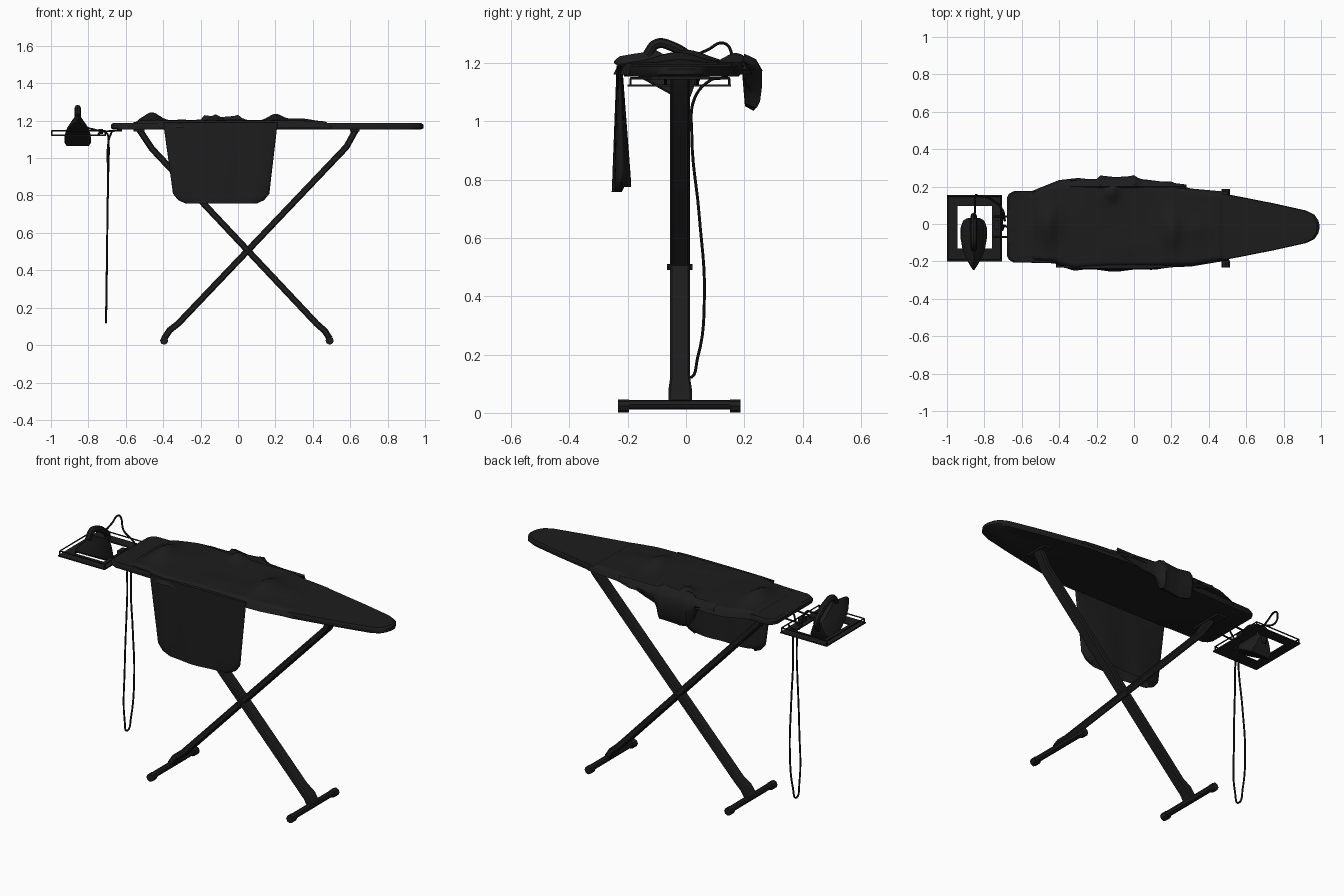
import bpy, bmesh, math
from mathutils import Vector

if "Cube" in bpy.data.objects:
    bpy.data.objects.remove(bpy.data.objects["Cube"])

CY = -0.02  # centre line of the stand
mat = bpy.data.materials.new("black")
mat.diffuse_color = (0.012, 0.012, 0.012, 1)
mat.use_nodes = True
mat.node_tree.nodes["Principled BSDF"].inputs["Base Color"].default_value = mat.diffuse_color


def finish(ob, smooth=35):
    ob.data.materials.append(mat)
    bpy.ops.object.select_all(action='DESELECT')
    ob.select_set(True)
    bpy.context.view_layer.objects.active = ob
    if ob.type == 'CURVE':
        bpy.ops.object.convert(target='MESH')
        ob = bpy.context.object
    bpy.ops.object.shade_smooth_by_angle(angle=math.radians(smooth))
    return ob


def mesh(name, verts, faces, smooth=35):
    me = bpy.data.meshes.new(name)
    me.from_pydata([tuple(v) for v in verts], [], faces)
    bm = bmesh.new()
    bm.from_mesh(me)
    bmesh.ops.recalc_face_normals(bm, faces=bm.faces)
    bm.to_mesh(me)
    bm.free()
    ob = bpy.data.objects.new(name, me)
    bpy.context.collection.objects.link(ob)
    return finish(ob, smooth)


def loft(name, rings, caps=(True, True), smooth=35):
    n = len(rings[0])
    faces = [(r*n + i, r*n + (i+1) % n, (r+1)*n + (i+1) % n, (r+1)*n + i)
             for r in range(len(rings)-1) for i in range(n)]
    if caps[0]:
        faces.append(tuple(range(n)))
    if caps[1]:
        faces.append(tuple(range((len(rings)-1)*n, len(rings)*n)))
    return mesh(name, [p for r in rings for p in r], faces, smooth)


def sheet(name, nu, nv, f):
    verts = [f(i/nu, j/nv) for i in range(nu+1) for j in range(nv+1)]
    k = nv + 1
    faces = [(i*k+j, i*k+j+1, (i+1)*k+j+1, (i+1)*k+j) for i in range(nu) for j in range(nv)]
    return mesh(name, verts, faces, 60)


def tube(name, pts, r, closed=False, smooth_path=False):
    cu = bpy.data.curves.new(name, 'CURVE')
    cu.dimensions = '3D'
    cu.bevel_depth = r
    cu.bevel_resolution = 2
    cu.use_fill_caps = True
    if smooth_path:
        sp = cu.splines.new('BEZIER')
        sp.bezier_points.add(len(pts)-1)
        for b, p in zip(sp.bezier_points, pts):
            b.co = p
            b.handle_left_type = b.handle_right_type = 'AUTO'
        cu.resolution_u = 6
    else:
        sp = cu.splines.new('POLY')
        sp.points.add(len(pts)-1)
        for b, p in zip(sp.points, pts):
            b.co = (*p, 1)
    sp.use_cyclic_u = closed
    ob = bpy.data.objects.new(name, cu)
    bpy.context.collection.objects.link(ob)
    return finish(ob)


def box(name, x0, x1, y0, y1, z0, z1):
    ring = [(x0, y0), (x1, y0), (x1, y1), (x0, y1)]
    return loft(name, [[(x, y, z) for x, y in ring] for z in (z0, z1)])


def bar(name, pts, half, width):
    """Flat bar following (x, z) points; half may vary per point."""
    rings = []
    for i, p in enumerate(pts):
        a, b = Vector(pts[max(i-1, 0)]), Vector(pts[min(i+1, len(pts)-1)])
        d = (b - a).normalized()
        nx, nz, h, w = -d.y, d.x, half, width[i]
        c = h*0.4
        prof = [(-h, -w+c), (-h, w-c), (-h+c, w), (h-c, w), (h, w-c), (h, -w+c), (h-c, -w), (-h+c, -w)]
        rings.append([(p[0]+nx*t, CY+y, p[1]+nz*t) for t, y in prof])
    return loft(name, rings)


def lerp(tab, x):
    for (a, p), (b, q) in zip(tab, tab[1:]):
        if x <= b:
            return p + (q-p)*max(0, (x-a)/(b-a))
    return tab[-1][1]


# Board: tapered padded top
half = [(-0.68, .155), (-0.67, .175), (-0.645, .19), (-0.2, .2), (0.2, .2), (0.48, .178),
        (0.75, .125), (0.92, .087), (0.965, .065), (0.985, .035), (0.992, .01)]
outline = [(x, -h) for x, h in half] + [(x, h) for x, h in reversed(half)]
rings = [[(0.15+(x-0.15)*s, -0.015+y*s, z) for x, y in outline]
         for s, z in ((.985, 1.153), (1, 1.16), (1, 1.178), (.985, 1.187))]
loft("board", rings)

# Crossed legs with splayed lower ends, feet and pivot
w = [.034, .034, .034, .04, .04]
bar("leg_to_right", [(-.53, 1.155), (-.46, 1.05), (.42, .115), (.465, .075), (.49, .035)], .017, w)
w = [.031, .031, .032, .038, .038]
bar("leg_to_left", [(.632, 1.155), (.58, 1.06), (-.32, .115), (-.365, .08), (-.395, .035)], .017, w)
for side, x in (("left", -.395), ("right", .49)):
    tube(side + "_foot", [(x, -.22, .028), (x, .175, .028)], .017)
    for end, y0 in (("front", -.233), ("back", .15)):
        tube(f"{side}_{end}_foot_cap", [(x, y0, .024), (x, y0+.037, .024)], .022)
tube("pivot", [(.05, -.065, .5), (.05, .022, .5)], .011)
box("left_leg_mount", -.56, -.5, CY-.1, CY+.1, 1.143, 1.156)
box("right_leg_mount", .6, .65, CY-.07, CY+.07, 1.143, 1.156)

# Iron rest: flat frame with raised wire guard and arms into the board
for nm, x0, x1, y0, y1 in (("left", -1, -.945, -.2, .155), ("right", -.76, -.705, -.2, .155),
                           ("front", -.945, -.76, -.2, -.13), ("back", -.945, -.76, .095, .155)):
    box("rest_" + nm + "_strip", x0, x1, y0, y1, 1.118, 1.125)
corners = [(-.995, -.19), (-.71, -.19), (-.71, .148), (-.995, .148)]
tube("rest_guard_wire", [(x, y, 1.147) for x, y in corners], .004, True)
for i, (x, y) in enumerate(corners):
    tube(f"rest_post_{i+1}", [(x, y, 1.12), (x, y, 1.147)], .004)
for nm, y in (("front", -.07), ("back", .04)):
    tube(nm + "_rest_arm", [(-.75, y, 1.125), (-.725, y, 1.142), (-.62, y, 1.148)], .005)
box("rest_clip", -.745, -.722, -.03, .02, 1.13, 1.155)


# Iron, tilted nose up: s runs nose to heel, n away from the sole
def iron_pt(dx, s, n):
    return (-.857+dx, -.25+s*.87+n*.48, 1.2-s*.48+n*.87)


sole = [(0, .003), (.03, .02), (.07, .04), (.13, .06), (.2, .071), (.26, .07), (.29, .06)]
rings = []
for n, start, end, k in ((0, .005, .285, .93), (.006, 0, .29, 1), (.03, .008, .29, .95),
                         (.06, .045, .285, .72), (.09, .085, .275, .5), (.11, .1, .26, .3)):
    ring = [(h*k, start+s/.29*(end-start)) for s, h in sole]
    ring = ring + [(-h, s) for h, s in reversed(ring)]
    rings.append([iron_pt(h, s, n) for h, s in ring])
loft("iron_body", rings)
tube("iron_handle", [iron_pt(0, s, n) for s, n in
     ((.09, .08), (.1, .13), (.15, .148), (.22, .145), (.265, .13), (.275, .07))], .017, False, True)

# Cord: up from the iron, over the rest, then a long hanging loop
tube("cord", [(-.855, .02, 1.22), (-.85, .075, 1.245), (-.85, .125, 1.268), (-.848, .15, 1.25),
              (-.83, .15, 1.18), (-.76, .13, 1.15), (-.705, .08, 1.138), (-.692, .03, 1.08),
              (-.693, .02, .95), (-.698, .045, .68), (-.702, .063, .4), (-.705, .04, .19),
              (-.706, .008, .12), (-.704, -.02, .19), (-.7, -.025, .5), (-.695, -.01, .9),
              (-.69, -.01, 1.1), (-.67, -.02, 1.15)], .005, False, True)

# Shirt lying over the board
back = [(-.56, .17), (-.5, .195), (-.4, .235), (-.3, .246), (-.2, .235), (.2, .226), (.3, .19), (.5, .172)]
front = [(-.56, -.2), (-.42, -.212), (-.38, -.23), (-.32, -.25), (-.22, -.238), (.3, -.228), (.5, -.195)]
bumps = [(-.46, .0, .055, .1, .045), (.2, -.03, .05, .1, .036), (-.12, .17, .035, .05, .034),
         (.33, -.02, .08, .07, .012), (-.02, -.12, .1, .06, .006), (-.3, .05, .05, .12, .006)]


def shirt_top(u, v):
    x = -.56 + 1.06*u
    y = lerp(front, x) + (lerp(back, x)-lerp(front, x))*v
    edge = min(v, 1-v, .06)/.06
    z = 1.16 + .04*math.sqrt(edge)*(1 if .02 < u < .98 else .75)
    if x > .35:
        z -= .04*(x-.35)*edge
    for bx, by, sx, sy, h in bumps:
        z += h*math.exp(-((x-bx)/sx)**2 - ((y-by)/sy)**2)*edge
    return (x, y, z)


sheet("shirt_top", 60, 36, shirt_top)

# Shirt body hanging in front: flattened tube, open hem
left = [(.757, -.28), (.775, -.32), (.81, -.348), (.9, -.36), (1.19, -.4)]
right = [(.757, .1), (.775, .14), (.81, .168), (.9, .178), (1.19, .212)]
rings = []
for z in (1.19, 1.15, 1.1, 1.0, .9, .84, .81, .79, .775, .764, .757):
    t = (1.19-z)/.433
    l, r, ring = lerp(left, z), lerp(right, z), []
    for i in range(48):
        a = 2*math.pi*i/48
        x = (l+r)/2 + (r-l)/2*math.cos(a)
        s = math.sin(a)
        y = -.228 + .008*t + (.01+.02*t)*math.copysign(abs(s)**.6, s)
        y += .005*t*math.sin(x*26+1.2) * abs(s)
        ring.append((x, y, z + (.018*t if s > .1 else 0)))
    rings.append(ring)
loft("shirt_front_drape", rings, (True, False), 60)

# Collar and yoke folded over the back edge, deepest in the middle
depth = [(-.34, .02), (-.22, .06), (-.19, .15), (-.12, .165), (0, .155), (.03, .09), (.12, .07), (.28, .02)]
bulge = [(-.34, .0), (-.2, .002), (-.18, .024), (-.1, .014), (-.02, .02), (0, .026), (.03, .004), (.28, -.03)]
rings = []
for i in range(32):
    x = -.34 + .62*i/31
    d, b = lerp(depth, x), lerp(bulge, x)
    hi = max(b, 0)*1.1
    rings.append([(x, .19, 1.195), (x, .2, 1.203+hi), (x, .222+b*.7, 1.195+hi*.6), (x, .238+b*.9, 1.175),
                  (x, .235+b, 1.2-d*.5), (x, .228+b, 1.2-d*.85), (x, .216+b, 1.2-d),
                  (x, .202, 1.2-d*.9), (x, .195, 1.2-d*.4)])
loft("shirt_collar", rings, (True, True), 50)
